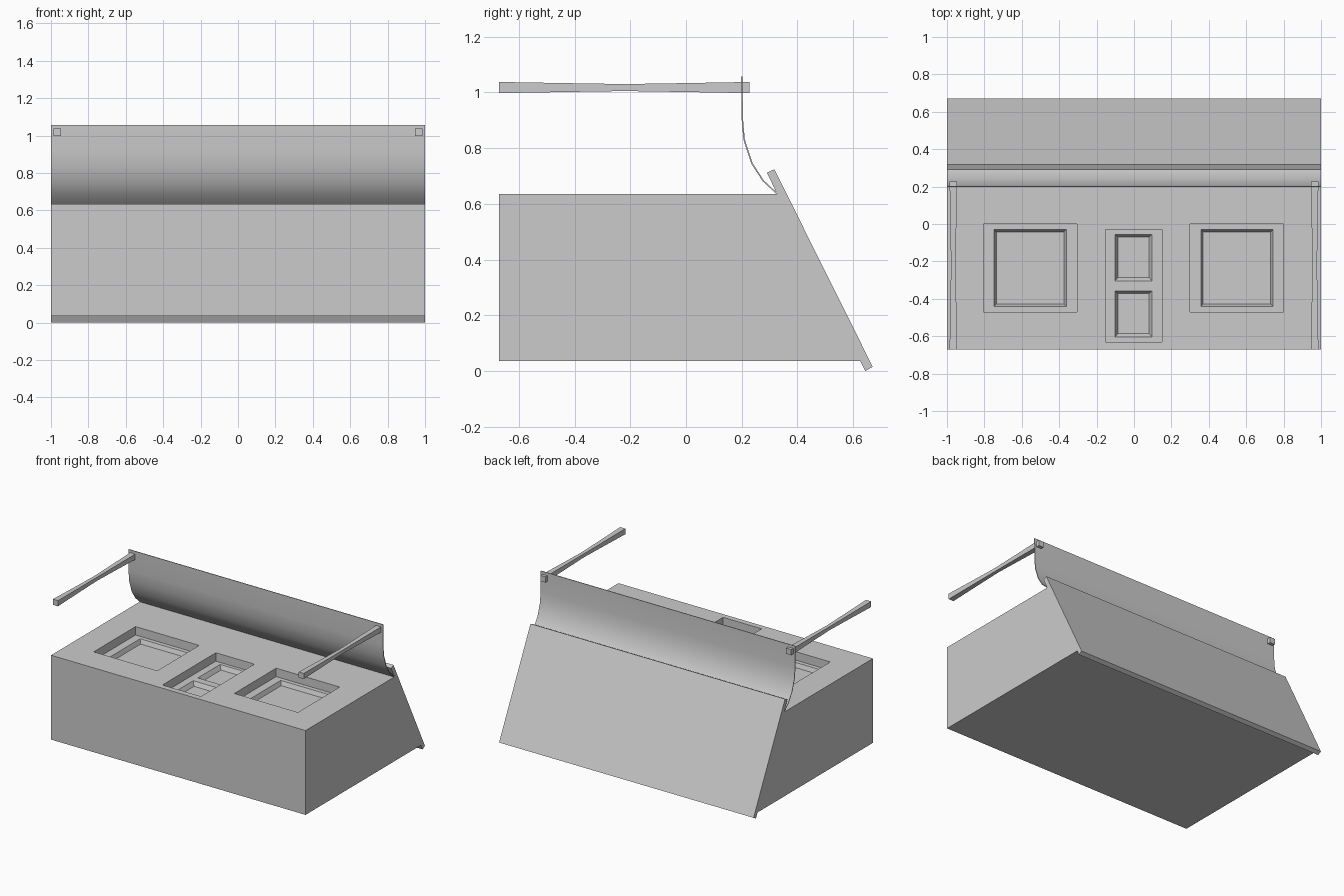
import bpy, bmesh

if "Cube" in bpy.data.objects:
    bpy.data.objects.remove(bpy.data.objects["Cube"])


def make_object(name, bm):
    bmesh.ops.recalc_face_normals(bm, faces=bm.faces[:])
    mesh = bpy.data.meshes.new(name)
    bm.to_mesh(mesh)
    bm.free()
    ob = bpy.data.objects.new(name, mesh)
    bpy.context.collection.objects.link(ob)
    return ob


def loft(name, rings):
    """Skin a solid through rings with equal point counts."""
    bm = bmesh.new()
    vs = [[bm.verts.new(p) for p in r] for r in rings]
    n = len(rings[0])
    for a, b in zip(vs, vs[1:]):
        for i in range(n):
            j = (i + 1) % n
            bm.faces.new((a[i], a[j], b[j], b[i]))
    bm.faces.new(vs[0])
    bm.faces.new(vs[-1])
    return make_object(name, bm)


def extrude_x(name, profile, half=1.0):
    return loft(name, [[(x, y, z) for y, z in profile] for x in (-half, half)])


def rect(x0, x1, y0, y1, z):
    return [(x0, y0, z), (x1, y0, z), (x1, y1, z), (x0, y1, z)]


def cut(target, cutter):
    bpy.context.view_layer.objects.active = target
    mod = target.modifiers.new("cut", 'BOOLEAN')
    mod.operation = 'DIFFERENCE'
    mod.solver = 'EXACT'
    mod.object = cutter
    bpy.ops.object.modifier_apply(modifier=mod.name)
    bpy.data.objects.remove(cutter)


# House body, lying on its back with the facade upward
FACE, FLOOR = 0.635, 0.575
body = extrude_x("house_body", [(-0.67, 0.036), (0.637, 0.036), (0.337, FACE), (-0.67, FACE)])

# Window recesses with inset panes
for x0 in (-0.805, 0.30):
    x1 = x0 + 0.5
    cut(body, loft("window_cutter", [
        rect(x0, x1, -0.47, 0.0, 0.70),
        rect(x0, x1, -0.47, 0.0, FLOOR),
        rect(x0 + 0.057, x1 - 0.057, -0.44, -0.03, FLOOR),
        rect(x0 + 0.069, x1 - 0.069, -0.428, -0.042, FLOOR - 0.03)]))

# Door recess with two sloped panels
cut(body, loft("door_cutter", [rect(-0.153, 0.15, -0.63, -0.03, z) for z in (0.70, FLOOR)]))
for y0, y1 in ((-0.305, -0.055), (-0.605, -0.357)):
    cut(body, loft("panel_cutter", [
        rect(-0.102, 0.097, y0, y1, FLOOR + 0.02),
        rect(-0.102, 0.097, y0, y1, FLOOR),
        rect(-0.085, 0.08, y0 + 0.02, y1 - 0.015, FLOOR - 0.03)]))

# Sloping roof slab
extrude_x("roof_slab", [(0.29, 0.711), (0.317, 0.724), (0.67, 0.015), (0.643, 0.0)])

# Thin curved porch roof
curve = [(0.325, 0.635), (0.275, 0.681), (0.234, 0.744), (0.206, 0.83), (0.199, 0.91), (0.198, 1.056)]
inner = [(0.327, 0.639), (0.279, 0.684), (0.239, 0.746), (0.211, 0.831), (0.204, 0.91), (0.203, 1.056)]
porch = extrude_x("porch_roof", curve + inner[::-1])
bpy.ops.object.select_all(action='DESELECT')
porch.select_set(True)
bpy.context.view_layer.objects.active = porch
bpy.ops.object.shade_smooth_by_angle(angle=0.6)

# Porch posts, slightly pinched in the middle
for side, cx in (("left", -0.966), ("right", 0.966)):
    rings = []
    for y, h in ((-0.67, 0.02), (-0.44, 0.016), (-0.22, 0.0125), (0.0, 0.016), (0.227, 0.02)):
        rings.append([(cx + sx * h, y, 1.017 + sz * h)
                      for sx, sz in ((-1, -1), (1, -1), (1, 1), (-1, 1))])
    loft(side + "_porch_post", rings)
